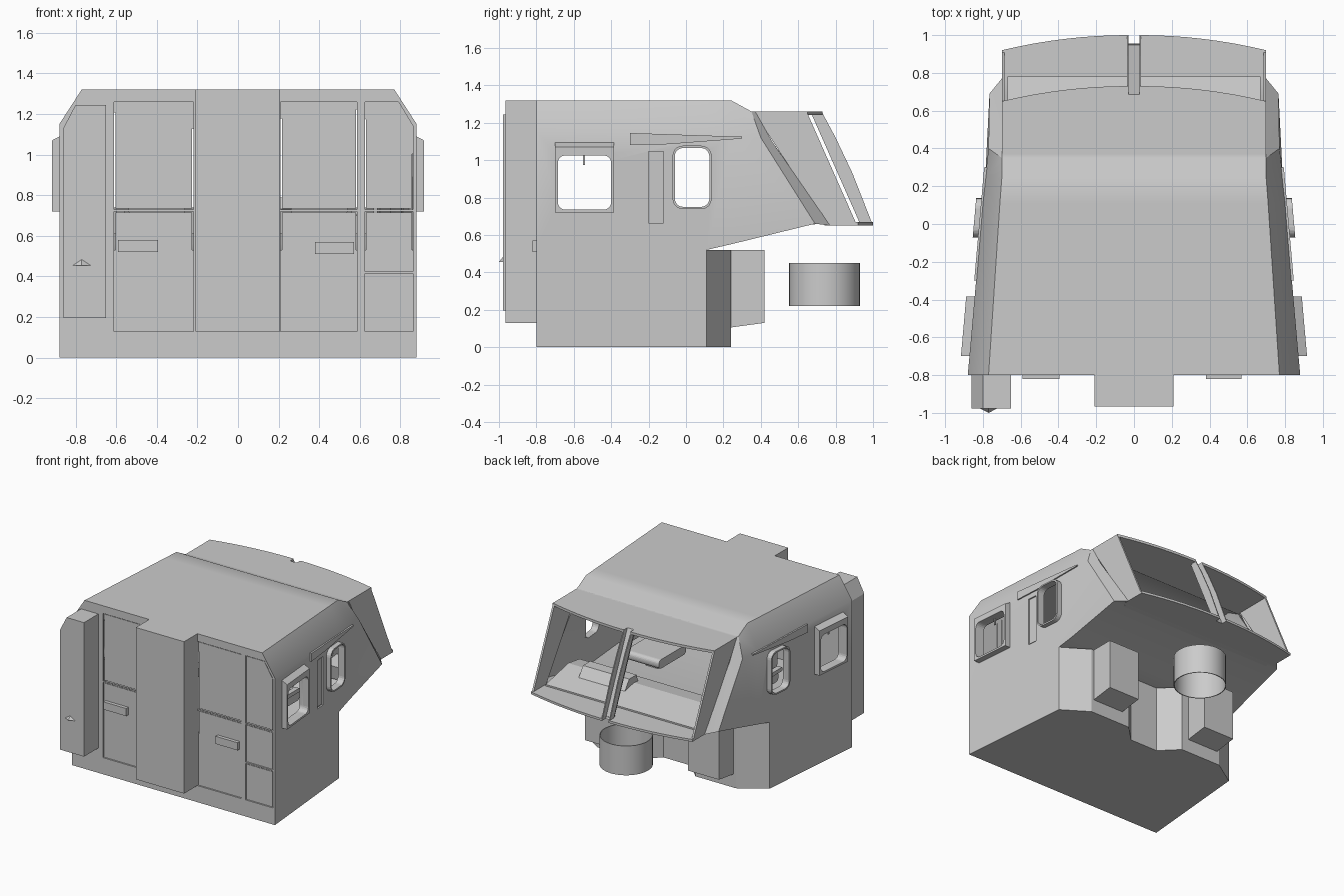
import bpy, bmesh, math
from mathutils import Vector

if "Cube" in bpy.data.objects:
    bpy.data.objects.remove(bpy.data.objects["Cube"], do_unlink=True)

grey = bpy.data.materials.new("plain grey")
grey.use_nodes = True
grey.diffuse_color = (0.6, 0.6, 0.6, 1)
grey.node_tree.nodes["Principled BSDF"].inputs["Base Color"].default_value = (0.6, 0.6, 0.6, 1)


def make(name, bm):
    """Turn a bmesh into a linked object."""
    bmesh.ops.recalc_face_normals(bm, faces=bm.faces)
    mesh = bpy.data.meshes.new(name)
    bm.to_mesh(mesh)
    bm.free()
    mesh.materials.append(grey)
    ob = bpy.data.objects.new(name, mesh)
    bpy.context.collection.objects.link(ob)
    return ob


def prism(name, pts, axis, a, b, shear=0.0):
    """Extrude a 2D outline along an axis; shear follows the tapering side walls."""
    def place(p, t):
        u, v = p
        x, y, z = {"x": (t, u, v), "y": (u, t, v), "z": (u, v, t)}[axis]
        return Vector((x - shear * (y + 0.8), y, z))
    bm = bmesh.new()
    lo = [bm.verts.new(place(p, a)) for p in pts]
    hi = [bm.verts.new(place(p, b)) for p in pts]
    bm.faces.new(lo)
    bm.faces.new(hi)
    n = len(pts)
    for i in range(n):
        j = (i + 1) % n
        bm.faces.new((lo[i], lo[j], hi[j], hi[i]))
    return make(name, bm)


def rect(u0, u1, v0, v1):
    return [(u0, v0), (u1, v0), (u1, v1), (u0, v1)]


def rounded(u0, u1, v0, v1, r, steps=5):
    pts = []
    for k, (cu, cv) in enumerate(rect(u0 + r, u1 - r, v0 + r, v1 - r)):
        for s in range(steps + 1):
            t = math.pi * (1 + k / 2 + s / steps / 2)
            pts.append((cu + r * math.cos(t), cv + r * math.sin(t)))
    return pts


def apply(ob):
    bpy.context.view_layer.objects.active = ob
    for m in list(ob.modifiers):
        bpy.ops.object.modifier_apply(modifier=m.name)


def cut(ob, cutters):
    for c in cutters:
        m = ob.modifiers.new("cut", "BOOLEAN")
        m.operation, m.solver, m.object = "DIFFERENCE", "EXACT", c
    apply(ob)


def mirrored(ob, name):
    """Copy an object to the other side of the centre plane."""
    bm = bmesh.new()
    bm.from_mesh(ob.data)
    for v in bm.verts:
        v.co.x = -v.co.x
    return make(name, bm)


def flip(pts):
    """Complete a symmetrical plan outline from its +x half."""
    return pts + [(-x, y) for x, y in reversed(pts)]


TAPER = 0.088

# Cab shell: lofted rings, each given as bottom, shoulder and roof-edge points
rings = [
    [(.88, -.8, .52), (.88, -.8, 1.15), (.77, -.8, 1.32)],
    [(.80, .11, .52), (.80, .11, 1.13), (.71, .11, 1.32)],
    [(.788, .24, .55), (.788, .24, 1.12), (.70, .24, 1.32)],
    [(.765, .69, .66), (.77, .40, 1.12), (.70, .35, 1.26)],
    [(.70, .77, .65), (.70, .46, 1.10), (.70, .37, 1.26)],
]
bm = bmesh.new()
loops = []
for half in rings:
    full = [(-x, y, z) for x, y, z in half] + half[::-1]
    loops.append([bm.verts.new(p) for p in full])
bm.faces.new(loops[0])
for a, b in zip(loops, loops[1:]):
    for i in range(6):
        j = (i + 1) % 6
        bm.faces.new((a[i], a[j], b[j], b[i]))
shell = make("cab_shell", bm)
m = shell.modifiers.new("walls", "SOLIDIFY")
m.thickness, m.offset = 0.02, -1
apply(shell)

# Lower body with chamfered corners and a recess at the back
lower = prism("lower_body", flip([(.88, -.8), (.80, .11), (.60, .24), (.25, .24), (.12, .11)]),
              "z", 0, .52)

# Front wall panels
panels = []
for x0, x1, heights in ((-.61, -.22, (.13, .72, .73, 1.26)),
                        (.21, .587, (.13, .72, .73, 1.26)),
                        (.625, .862, (.13, .415, .425, .72, .73, 1.26))):
    for z0, z1 in zip(heights[::2], heights[1::2]):
        panels.append((x0, x1, z0, z1))


def panel_outline(x0, x1, z0, z1, g=0.0):
    pts = rect(x0 + g, x1 - g, z0 + g, z1 - g)
    if x0 > .6 and z1 > 1.2:
        pts[2:3] = [(x1 - g, 1.14 - g), (.79 - g, z1 - g)]
    return pts


panel_cutters = [prism("panel_cutter", panel_outline(*p), "y", -.9, -.788) for p in panels]

# Side openings: two windows right through, one slot pocket on each side
rear_hole = rounded(-.06, .125, .75, 1.065, .045)
window_cutters = [prism("window_cutter", rounded(-.685, -.40, .735, 1.025, .04), "x", -1.2, 1.2),
                  prism("window_cutter", rear_hole, "x", -1.2, 1.2)]
slot = prism("slot_cutter", rect(-.2, -.12, .665, 1.045), "x", .868, 1.0, TAPER)
slot_cutters = [slot, mirrored(slot, "slot_cutter")]

cut(lower, panel_cutters)
cut(shell, panel_cutters + window_cutters + slot_cutters)

for p in panels:
    prism("front_panel", panel_outline(*p, g=.006), "y", -.793, -.786)

# Parts that appear on both sides
sides = []
box = prism("front_window_box", [(.85, .72), (.925, .72), (.925, 1.07), (.85, 1.11)],
            "y", -.70, -.385, TAPER)
frame = prism("rear_window_frame", rounded(-.072, .137, .738, 1.077, .055), "x", .862, .918, TAPER)
cut(box, window_cutters)
cut(frame, window_cutters)
sides += [box, frame]
sides.append(prism("slot_strip", rect(-.192, -.128, .673, 1.037), "x", .862, .873, TAPER))
sides.append(prism("rain_gutter", [(-.30, 1.08), (-.10, 1.085), (.30, 1.115), (.30, 1.125),
                                   (-.30, 1.145)], "x", .87, .89, TAPER))
sides.append(prism("window_catch", rect(-.55, -.54, .975, 1.03), "x", .87, .88, TAPER))
sides.append(prism("nose_side", [(.36, 1.26), (.645, 1.26), (.915, .65), (.76, .65)],
                   "x", .685, .70))
sides.append(prism("windscreen_fin", [(.685, 1.26), (.725, 1.26), (.80, 1.12), (.89, .93), (1.0, .65),
                                      (.95, .65)], "x", .028, .036))
sides.append(prism("rear_locker", [(.2, .1), (.42, .13), (.42, .52), (.2, .52)], "x", .31, .58))

# Seats
sides.append(prism("seat_cushion", rounded(-.36, -.02, .60, .67, .03), "x", .25, .55))
sides.append(prism("seat_back", rounded(.26, .54, .64, .98, .09), "y", -.36, -.30))
sides.append(prism("seat_post", rect(-.25, -.15, .53, .61), "x", .35, .45))
sides.append(prism("seat_arm", rounded(-.34, -.09, .70, .73, .012), "x", .56, .60))
for ob in sides:
    mirrored(ob, ob.name + "_right")
    ob.name += "_left"

# Visor roof and windscreen sill, each notched for the centre post
for name, back, rim, z0, z1 in (("visor_roof", .35, .65, 1.24, 1.26),
                                ("windscreen_sill", .74, .92, .65, .668)):
    arc = [(.70 - .67 * i / 8, rim + .08 * (1 - (1 - i / 8) ** 2)) for i in range(9)]
    prism(name, flip([(.70, back)] + arc + [(.03, rim + .03)]), "z", z0, z1)
prism("centre_post", [(.665, 1.26), (.685, 1.26), (.955, .65), (.935, .65)], "x", -.03, .03)

# Driving desk
prism("desk", [(.38, .61), (.36, .72), (.50, .74), (.78, .68), (.78, .66), (.62, .655)],
      "x", -.67, .67)
prism("desk_hood", [(.44, .70), (.47, .79), (.56, .79), (.64, .68)], "x", .1, .5)

# Front wall fittings
prism("centre_column", rect(-.21, .208, .13, 1.32), "y", -.965, -.79)
prism("corner_cabinet", [(-.86, .195), (-.65, .195), (-.65, 1.245), (-.80, 1.245), (-.86, 1.13)],
      "y", -.978, -.79)
prism("door_handle_right", rect(-.59, -.395, .52, .58), "y", -.82, -.78)
prism("door_handle_left", rect(.38, .57, .51, .57), "y", -.82, -.78)
bm = bmesh.new()
for p in ((-.815, -.977, .455), (-.725, -.977, .455), (-.77, -.977, .485), (-.77, -1.0, .455)):
    bm.verts.new(p)
bmesh.ops.convex_hull(bm, input=bm.verts)
make("cabinet_catch", bm)

# Open tube behind the cab
bpy.ops.mesh.primitive_cylinder_add(vertices=32, radius=.19, depth=.23, end_fill_type="NOTHING",
                                    location=(0, .74, .335))
tube = bpy.context.object
tube.name = "open_tube"
tube.data.materials.append(grey)
m = tube.modifiers.new("wall", "SOLIDIFY")
m.thickness = .006
apply(tube)

# Remove cutters, then smooth the rounded parts
for c in panel_cutters + window_cutters + slot_cutters:
    bpy.data.objects.remove(c, do_unlink=True)
for ob in (shell, tube):
    bpy.ops.object.select_all(action="DESELECT")
    ob.select_set(True)
    bpy.context.view_layer.objects.active = ob
    bpy.ops.object.shade_smooth_by_angle(angle=math.radians(32))
